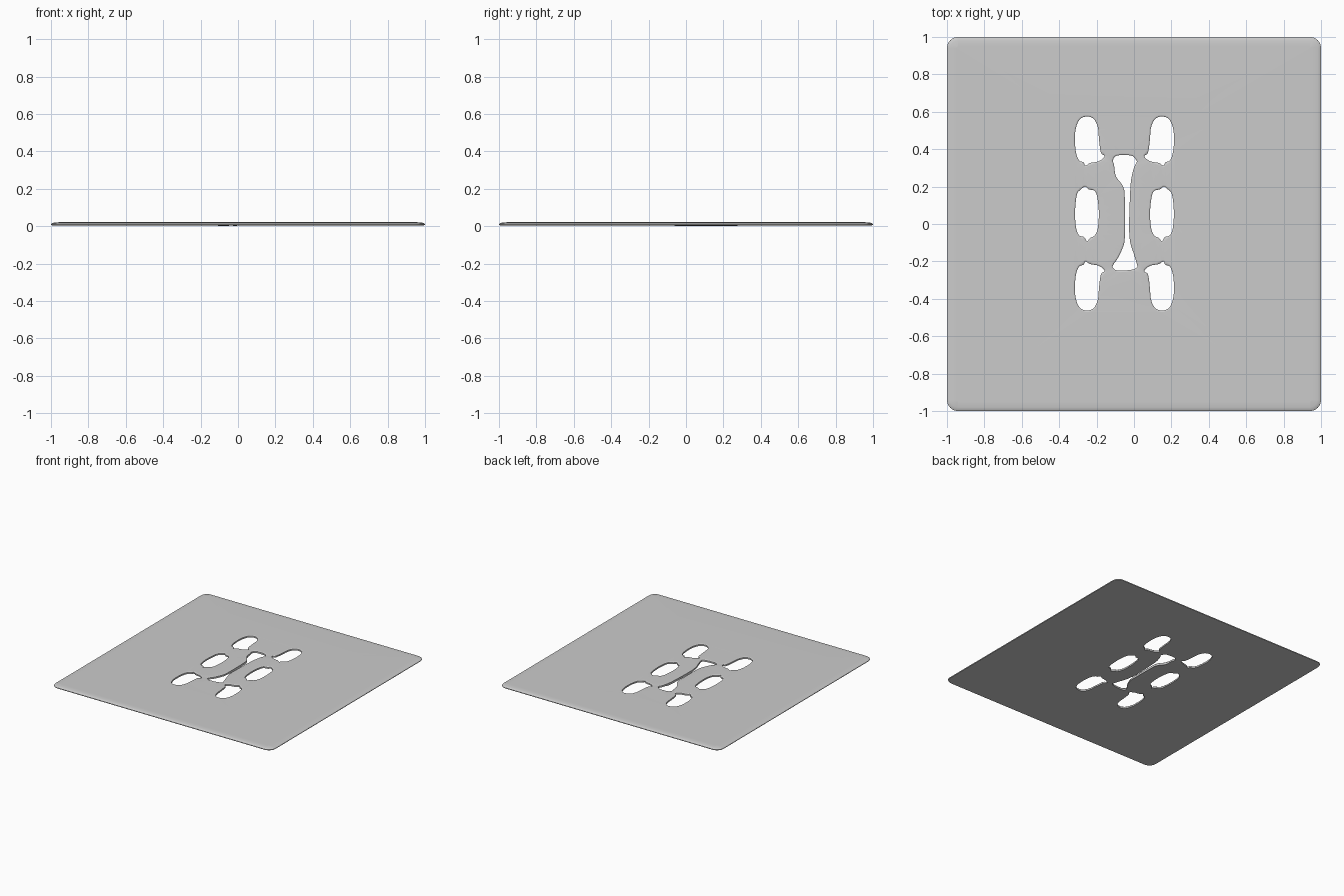
import bpy, bmesh, math
from mathutils import Vector

if "Cube" in bpy.data.objects:
    bpy.data.objects.remove(bpy.data.objects["Cube"])

MX, MY = -0.053, 0.056          # mirror axes of the cut-out pattern
bm = bmesh.new()
top_edges, bottom_edges = [], []


def smooth_loop(pts, steps=5):
    """Closed Catmull-Rom curve through the points, counter-clockwise."""
    p = [Vector(q) for q in pts]
    n, out = len(p), []
    for i in range(n):
        a, b, c, d = p[i - 1], p[i], p[(i + 1) % n], p[(i + 2) % n]
        for k in range(steps):
            t = k / steps
            out.append(0.5 * (2 * b + (c - a) * t + (2 * a - 5 * b + 4 * c - d) * t * t
                              + (3 * b - a - 3 * c + d) * t ** 3))
    area = sum(out[i - 1].cross(out[i]) for i in range(len(out)))
    return out if area > 0 else out[::-1]


def grow(loop, d):
    """Offset a counter-clockwise loop outwards."""
    out = []
    for i, p in enumerate(loop):
        t = (loop[(i + 1) % len(loop)] - loop[i - 1]).normalized()
        out.append(p + Vector((t.y, -t.x)) * d)
    return out


def rounded_square(d, radius=0.06, seg=10):
    """Plate outline moved inwards by d."""
    c, r, out = 1 - radius, radius - d, []
    for q, (sx, sy) in enumerate(((1, 1), (-1, 1), (-1, -1), (1, -1))):
        for k in range(seg + 1):
            a = math.pi / 2 * (q + k / seg)
            out.append(Vector((sx * c + r * math.cos(a), sy * c + r * math.sin(a))))
    return out


def skirt(rings):
    """Wall through rings of 3D points; first is the underside, last the top."""
    vs = [[bm.verts.new(p) for p in ring] for ring in rings]
    n = len(vs[0])
    for lo, hi in zip(vs, vs[1:]):
        for i in range(n):
            j = (i + 1) % n
            bm.faces.new((lo[i], lo[j], hi[j], hi[i]))
    for ring, store in ((vs[0], bottom_edges), (vs[-1], top_edges)):
        store += [bm.edges.get((ring[i - 1], ring[i])) for i in range(n)]


def cut_out(pts, dip=lambda y: 0):
    loop = smooth_loop(pts)
    profile = ((0.007, 0.004), (0, 0.005), (0, 0.017), (0.003, 0.020), (0.009, 0.022))
    rings = []
    for k, (d, z) in enumerate(profile):
        rings.append([(p.x, p.y, z - (dip(p.y) if k == 1 else 0)) for p in grow(loop, d)])
    skirt(rings)


# Rounded outer rim
skirt([[(p.x, p.y, z) for p in rounded_square(d)] for d, z in
       ((0.010, 0.004), (0.002, 0.006), (0, 0.009), (0, 0.012), (0.006, 0.0165),
        (0.02, 0.020), (0.05, 0.022))])

# Corner cut-outs (upper left drawn, others mirrored)
corner = [(-.251, .575), (-.289, .56), (-.31, .515), (-.316, .452), (-.31, .382),
          (-.294, .34), (-.27, .33), (-.259, .312), (-.235, .326), (-.193, .334),
          (-.166, .35), (-.158, .366), (-.177, .382), (-.187, .452), (-.193, .515),
          (-.214, .56)]
# Middle cut-outs
middle = [(-.262, .2), (-.283, .185), (-.305, .158), (-.315, .067), (-.31, -.019),
          (-.294, -.06), (-.267, -.07), (-.251, -.092), (-.235, -.075), (-.209, -.06),
          (-.193, -.019), (-.188, .067), (-.198, .152), (-.214, .179), (-.241, .185)]
for side in (1, -1):
    def mirror_x(p):
        return p[0] if side == 1 else 2 * MX - p[0] + 0.004
    cut_out([(mirror_x(p), p[1]) for p in middle])
    for flip in (1, -1):
        cut_out([(mirror_x(p), p[1] if flip == 1 else 2 * MY - p[1]) for p in corner])

# Central bone-shaped slot, its lip sagging slightly below the plate
bone = [(-.091, .366), (-.016, .366), (.012, .342), (.014, .328), (0, .302), (-.015, .238),
        (-.021, .158), (-.026, 0), (-.021, -.094), (0, -.163), (.016, -.216), (.014, -.233),
        (-.016, -.245), (-.085, -.249), (-.112, -.235), (-.11, -.216), (-.091, -.19),
        (-.064, -.136), (-.049, -.072), (-.049, .131), (-.058, .2), (-.096, .254),
        (-.107, .318), (-.113, .34)]
cut_out(bone, lambda y: 0.005 if -0.05 < y < 0.27 else 0.001)

# Flat top and underside
bmesh.ops.triangle_fill(bm, use_beauty=True, edges=top_edges)
bmesh.ops.triangle_fill(bm, use_beauty=True, edges=bottom_edges)
bmesh.ops.recalc_face_normals(bm, faces=bm.faces[:])

mesh = bpy.data.meshes.new("pierced_plate")
bm.to_mesh(mesh)
bm.free()
plate = bpy.data.objects.new("pierced_plate", mesh)
bpy.context.collection.objects.link(plate)
bpy.context.view_layer.objects.active = plate
plate.select_set(True)
bpy.ops.object.shade_smooth_by_angle(angle=math.radians(40))
weighted = plate.modifiers.new("weighted_normals", 'WEIGHTED_NORMAL')
weighted.keep_sharp = True
